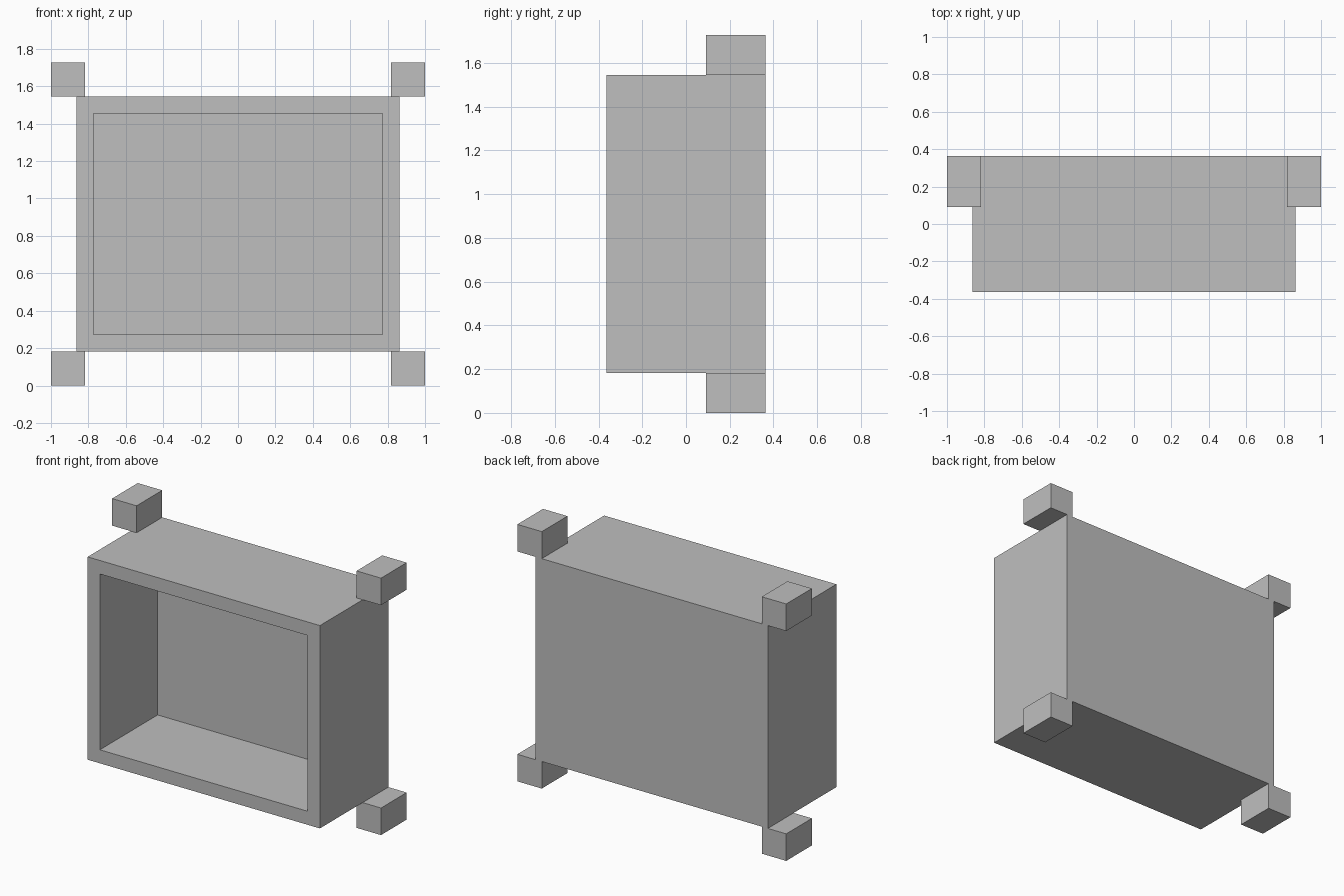
import bpy, bmesh
from mathutils import Vector

if "Cube" in bpy.data.objects:
    bpy.data.objects.remove(bpy.data.objects["Cube"])

U = 1 / 11  # modelling unit: the whole model is 22 units wide

grey = bpy.data.materials.new("light_grey")
grey.diffuse_color = (0.52, 0.52, 0.52, 1)
grey.use_nodes = True
grey.node_tree.nodes["Principled BSDF"].inputs["Base Color"].default_value = grey.diffuse_color


def box(name, lo, hi):
    """Axis-aligned box between two corners, given in units."""
    lo, hi = Vector(lo) * U, Vector(hi) * U
    bm = bmesh.new()
    bmesh.ops.create_cube(bm, size=1)
    bmesh.ops.scale(bm, vec=hi - lo, verts=bm.verts)
    bmesh.ops.translate(bm, vec=(lo + hi) / 2, verts=bm.verts)
    mesh = bpy.data.meshes.new(name)
    bm.to_mesh(mesh)
    bm.free()
    mesh.materials.append(grey)
    obj = bpy.data.objects.new(name, mesh)
    bpy.context.collection.objects.link(obj)
    return obj


# Cabinet body, open at the front
cabinet = box("cabinet", (-9.5, -4, 2), (9.5, 4, 17))
bm = bmesh.new()
bm.from_mesh(cabinet.data)
bm.normal_update()
front = min(bm.faces, key=lambda f: f.normal.y)
bmesh.ops.inset_region(bm, faces=[front], thickness=U, use_even_offset=True)

# Recess: push the inset face back to leave a thin rear wall
bmesh.ops.translate(bm, vec=(0, 0, 0), verts=front.verts)
result = bmesh.ops.extrude_discrete_faces(bm, faces=[front])
bmesh.ops.translate(bm, vec=(0, 6.75 * U, 0), verts=result["faces"][0].verts)
bmesh.ops.recalc_face_normals(bm, faces=bm.faces)
bm.to_mesh(cabinet.data)
bm.free()

# Corner blocks above and below the rear corners
for side, x in (("left", -11), ("right", 9)):
    for level, z in (("lower", 0), ("upper", 17)):
        box(f"{level}_{side}_block", (x, 1, z), (x + 2, 4, z + 2))
